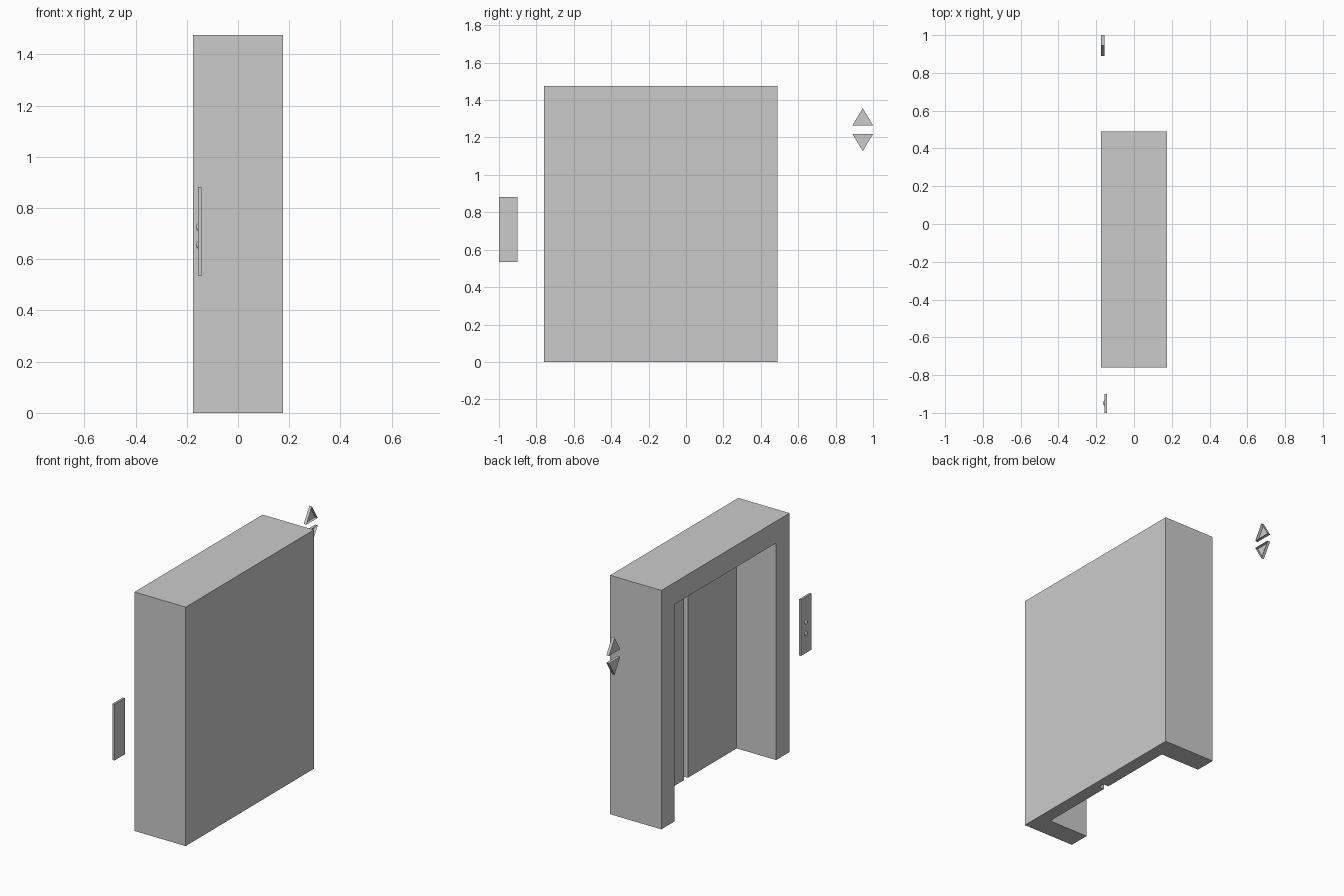
import bpy, bmesh, math

if "Cube" in bpy.data.objects:
    bpy.data.objects.remove(bpy.data.objects["Cube"])


def make_object(name, bm):
    bmesh.ops.recalc_face_normals(bm, faces=bm.faces[:])
    mesh = bpy.data.meshes.new(name)
    bm.to_mesh(mesh)
    bm.free()
    obj = bpy.data.objects.new(name, mesh)
    bpy.context.collection.objects.link(obj)
    return obj


def extrude_x(name, profile, x0, x1, open_back=False):
    """Extrude a (y, z) outline from x0 to x1."""
    bm = bmesh.new()
    front = bm.faces.new([bm.verts.new((x0, y, z)) for y, z in profile])
    res = bmesh.ops.extrude_face_region(bm, geom=[front], use_keep_orig=True)
    verts = [g for g in res["geom"] if isinstance(g, bmesh.types.BMVert)]
    bmesh.ops.translate(bm, verts=verts, vec=(x1 - x0, 0, 0))
    if open_back:
        back = [g for g in res["geom"] if isinstance(g, bmesh.types.BMFace)]
        bmesh.ops.delete(bm, geom=back, context='FACES_ONLY')
    return make_object(name, bm)


def rect(y0, y1, z0, z1):
    return [(y0, z0), (y1, z0), (y1, z1), (y0, z1)]


Y0, Y1, TOP = -0.76, 0.49, 1.475        # outer frame
I0, I1, HEAD = -0.63, 0.36, 1.34        # door opening
MID = (Y0 + Y1) / 2

# Deep door surround, open to -x
extrude_x("door_surround",
          [(Y0, 0), (Y0, TOP), (Y1, TOP), (Y1, 0),
           (I1, 0), (I1, HEAD), (I0, HEAD), (I0, 0)], -0.175, 0.175)

# Back wall and two sliding doors with a groove between them
extrude_x("back_wall", rect(I0, I1, 0, HEAD), 0.13, 0.175)
extrude_x("door_near", rect(I0, MID - 0.02, 0, HEAD), 0.095, 0.13)
extrude_x("door_far", rect(MID + 0.02, I1, 0, HEAD), 0.095, 0.13)

# Call panel with two domed buttons
extrude_x("call_panel", rect(-1.0, -0.9, 0.535, 0.882), -0.156, -0.143)
for name, z in (("upper_button", 0.725), ("lower_button", 0.656)):
    bm = bmesh.new()
    bmesh.ops.create_uvsphere(bm, u_segments=16, v_segments=8, radius=0.014)
    bmesh.ops.scale(bm, verts=bm.verts[:], vec=(0.5, 1, 1))
    bmesh.ops.translate(bm, verts=bm.verts[:], vec=(-0.156, -0.947, z))
    button = make_object(name, bm)
    for p in button.data.polygons:
        p.use_smooth = True

# Direction arrows, hollow behind
for name, base, tip in (("up_arrow", 1.265, 1.357), ("down_arrow", 1.219, 1.127)):
    extrude_x(name, [(0.89, base), (1.0, base), (0.945, tip)],
              -0.174, -0.156, open_back=True)
